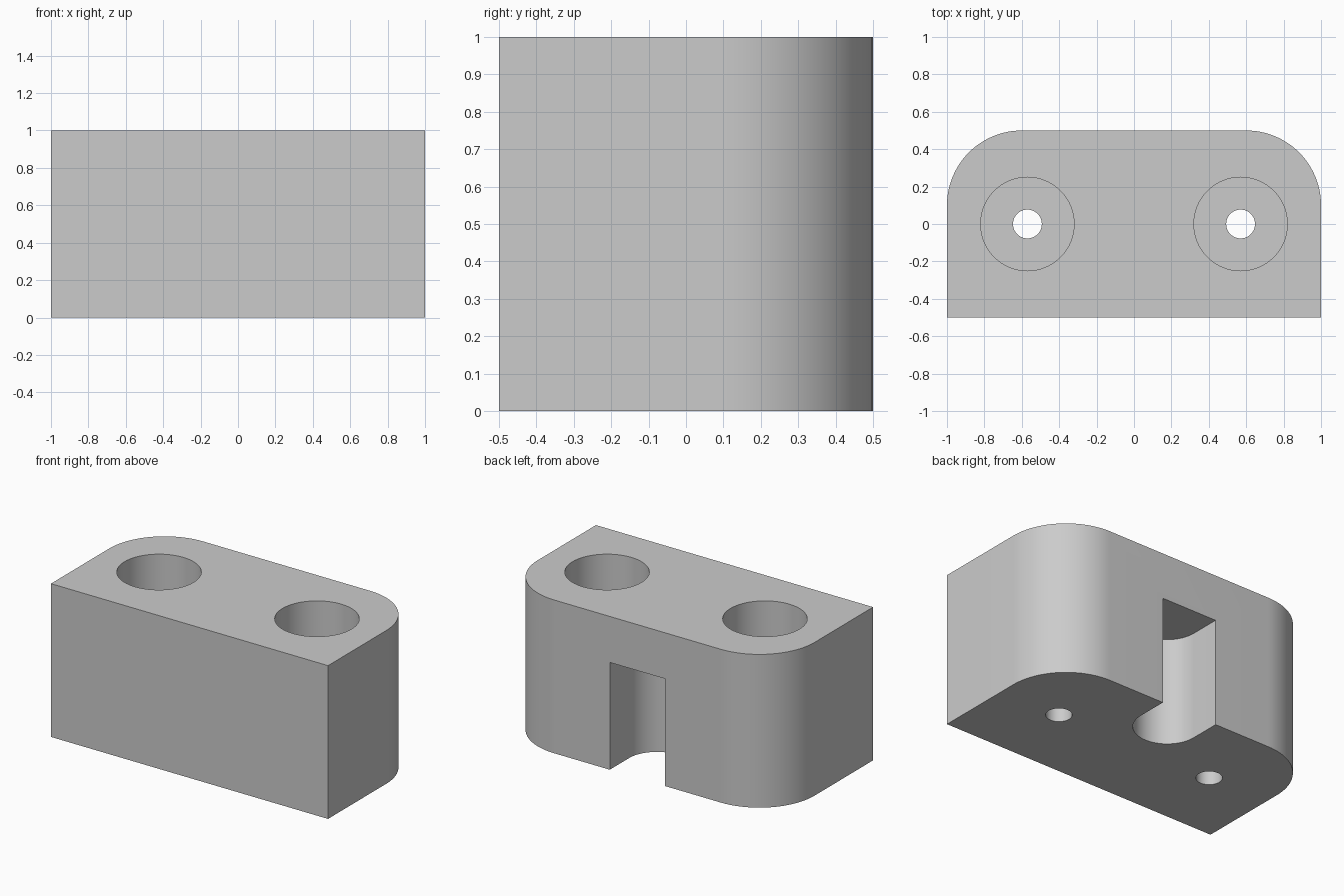
import bpy
import bmesh
from math import cos, sin, pi

cube = bpy.data.objects.get("Cube")
if cube:
    bpy.data.objects.remove(cube, do_unlink=True)

CORNER_R = 0.4
HOLE_X, HOLE_R, BORE_R = 0.57, 0.077, 0.25
BORE_FLOOR = 0.3
SLOT_R, SLOT_Y, SLOT_TOP = 0.2, 0.3, 0.7

grey = bpy.data.materials.new("light grey")
grey.use_nodes = True
colour = (0.6, 0.6, 0.6, 1)
grey.diffuse_color = colour
grey.node_tree.nodes["Principled BSDF"].inputs["Base Color"].default_value = colour


def arc(cx, cy, r, start, end, steps):
    angles = [start + (end - start) * i / steps for i in range(steps + 1)]
    return [(cx + r * cos(a), cy + r * sin(a)) for a in angles]


def prism(name, outline, bottom, top):
    """Extrude a counter-clockwise outline upwards into a closed solid."""
    bm = bmesh.new()
    face = bm.faces.new([bm.verts.new((x, y, bottom)) for x, y in outline])
    result = bmesh.ops.extrude_face_region(bm, geom=[face])
    verts = [v for v in result["geom"] if isinstance(v, bmesh.types.BMVert)]
    bmesh.ops.translate(bm, verts=verts, vec=(0, 0, top - bottom))
    bmesh.ops.recalc_face_normals(bm, faces=bm.faces)
    mesh = bpy.data.meshes.new(name)
    bm.to_mesh(mesh)
    bm.free()
    mesh.materials.append(grey)
    obj = bpy.data.objects.new(name, mesh)
    bpy.context.collection.objects.link(obj)
    return obj


def circle(cx, r):
    return arc(cx, 0, r, 0, 2 * pi, 64)[:-1]


# Block with rounded back corners
cx, cy = 1 - CORNER_R, 0.5 - CORNER_R
outline = [(-1, -0.5), (1, -0.5)]
outline += arc(cx, cy, CORNER_R, 0, pi / 2, 24)
outline += arc(-cx, cy, CORNER_R, pi / 2, pi, 24)
block = prism("mounting_block", outline, 0, 1)

# Screw holes, counterbores and the round-ended slot in the back
cutters = []
for side, x in (("left", HOLE_X), ("right", -HOLE_X)):
    cutters.append(prism(side + "_screw_hole", circle(x, HOLE_R), -0.1, 0.6))
    cutters.append(prism(side + "_counterbore", circle(x, BORE_R), BORE_FLOOR, 1.1))
slot = arc(0, SLOT_Y, SLOT_R, pi, 2 * pi, 32) + [(SLOT_R, 0.7), (-SLOT_R, 0.7)]
cutters.append(prism("back_slot", slot, -0.1, SLOT_TOP))

bpy.ops.object.select_all(action="DESELECT")
bpy.context.view_layer.objects.active = block
block.select_set(True)
for cutter in cutters:
    cutter.hide_render = True
    mod = block.modifiers.new(cutter.name, "BOOLEAN")
    mod.operation = "DIFFERENCE"
    mod.solver = "EXACT"
    mod.object = cutter
    bpy.ops.object.modifier_apply(modifier=mod.name)
    bpy.data.objects.remove(cutter, do_unlink=True)

bpy.ops.object.shade_smooth_by_angle(angle=pi / 6)
